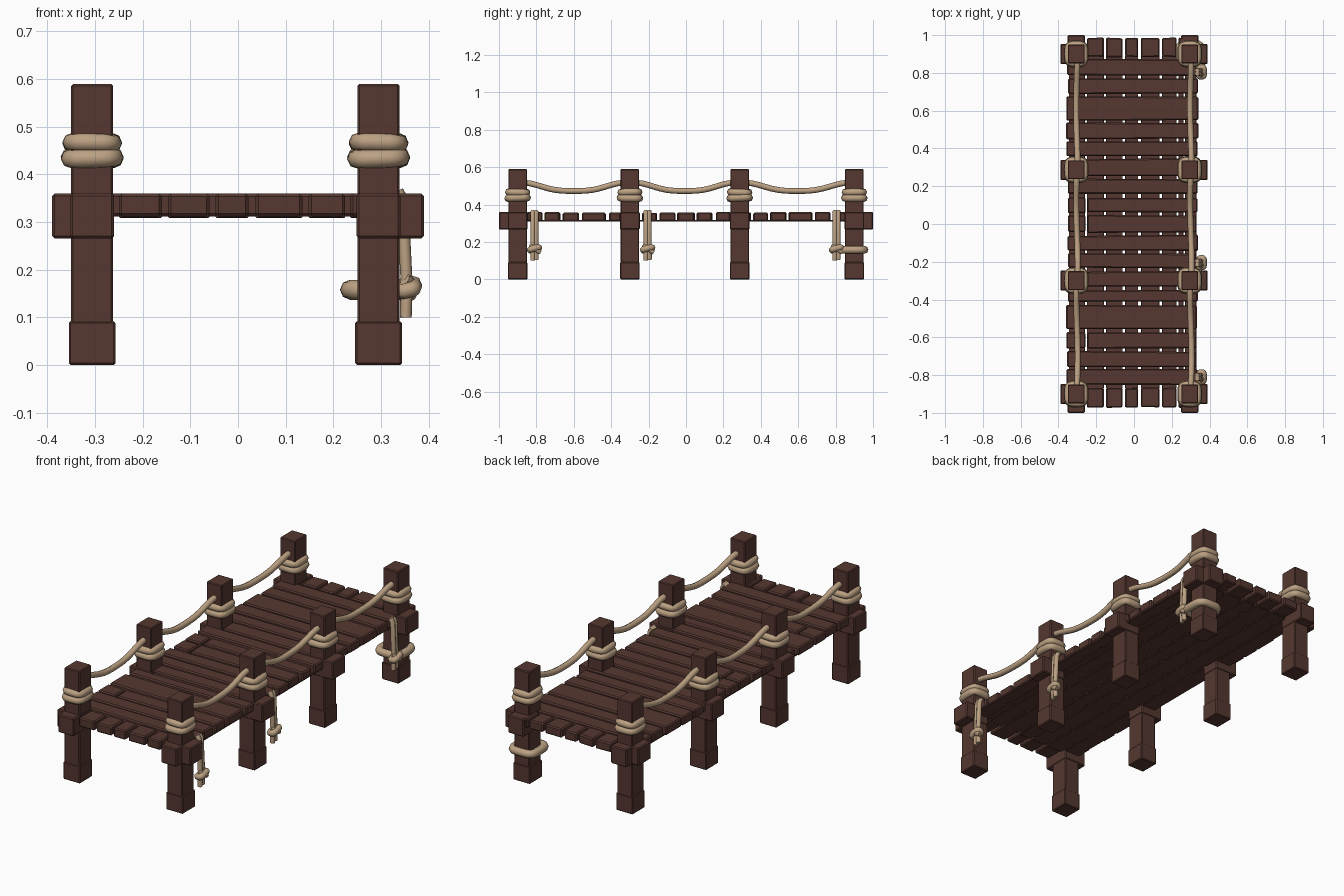
import bpy, math, random
from mathutils import Vector

if "Cube" in bpy.data.objects:
    bpy.data.objects.remove(bpy.data.objects["Cube"])

random.seed(4)


def material(name, rgb):
    m = bpy.data.materials.new(name)
    m.diffuse_color = (*rgb, 1)
    m.use_nodes = True
    m.node_tree.nodes["Principled BSDF"].inputs["Base Color"].default_value = m.diffuse_color
    return m


WOOD = material("dark brown wood", (0.092, 0.039, 0.030))
ROPE = material("tan rope", (0.50, 0.355, 0.225))


def box(name, x0, x1, y0, y1, z0, z1, bevel=0.005, skew=0.0):
    """Bevelled box from its limits; skew shifts the corners slightly for hand-cut planks."""
    c = [(x0, y0), (x1, y0), (x1, y1), (x0, y1)]
    c = [(x, y + random.uniform(-skew, skew)) for x, y in c]
    verts = [(x, y, z) for z in (z0, z1) for x, y in c]
    faces = [(3, 2, 1, 0), (4, 5, 6, 7)] + [(i, (i + 1) % 4, (i + 1) % 4 + 4, i + 4) for i in range(4)]
    me = bpy.data.meshes.new(name)
    me.from_pydata(verts, [], faces)
    me.materials.append(WOOD)
    ob = bpy.data.objects.new(name, me)
    bpy.context.collection.objects.link(ob)
    b = ob.modifiers.new("bevel", "BEVEL")
    b.width, b.segments = bevel, 1
    return ob


def tube(name, pts, r, cyclic=False):
    """Round rope along a list of points."""
    cu = bpy.data.curves.new(name, "CURVE")
    cu.dimensions = "3D"
    sp = cu.splines.new("POLY")
    sp.points.add(len(pts) - 1)
    for p, q in zip(sp.points, pts):
        p.co = (*q, 1)
    sp.use_cyclic_u = cyclic
    sp.use_smooth = True
    cu.bevel_depth, cu.bevel_resolution, cu.use_fill_caps = r, 2, True
    cu.materials.append(ROPE)
    ob = bpy.data.objects.new(name, cu)
    bpy.context.collection.objects.link(ob)
    bpy.ops.object.select_all(action="DESELECT")
    ob.select_set(True)
    bpy.context.view_layer.objects.active = ob
    bpy.ops.object.convert(target="MESH")
    return ob


def wrap(name, x, y, z, hx, hy, r, tilt=0.0):
    """Rounded-square loop of rope round a post."""
    pts = []
    for i in range(28):
        a = 2 * math.pi * i / 28
        c, s = math.cos(a), math.sin(a)
        px = math.copysign(abs(c) ** 0.5, c) * hx
        py = math.copysign(abs(s) ** 0.5, s) * hy
        pts.append((x + px, y + py, z + tilt * (px + py)))
    tube(name, pts, r, True)


# Posts with thicker feet, support blocks and rope wraps
POST_Y = (-0.9, -0.3, 0.287, 0.9)
for side, x in (("left", -0.306), ("right", 0.295)):
    s = 1 if x > 0 else -1
    for n, y in enumerate(POST_Y):
        tag = f"{side}_{n + 1}"
        box("post_" + tag, x - 0.044, x + 0.044, y - 0.05, y + 0.05, 0.05, 0.59, 0.004)
        box("post_foot_" + tag, x - 0.049, x + 0.049, y - 0.052, y + 0.052, 0, 0.092, 0.004)
        xa, xb = sorted((x - s * 0.046, s * 0.39))
        box("side_block_" + tag, xa, xb, y - 0.053, y + 0.053, 0.266, 0.36)
        if n in (0, 3):
            ya, yb = sorted((y, math.copysign(1.0, y)))
            box("end_block_" + tag, x - 0.046, x + 0.046, ya, yb, 0.266, 0.36)
        t = random.uniform(-0.04, 0.04)
        wrap("lower_wrap_" + tag, x, y, 0.435, 0.046, 0.051, 0.02, t)
        wrap("upper_wrap_" + tag, x, y, 0.466, 0.043, 0.048, 0.0195, -t)

    # Sagging rail ropes between neighbouring posts
    rx = x - s * 0.004 if s < 0 else x + 0.006
    for n in range(3):
        a, b = POST_Y[n] + 0.03, POST_Y[n + 1] - 0.03
        pts = []
        for i in range(17):
            u = i / 16
            z = 0.490 + 0.022 * math.cos(4 * math.pi * (u - 0.5)) * 0.2 + 0.022 * math.cos(2 * math.pi * u)
            pts.append((rx + 0.004 * math.sin(5 * u + n), a + (b - a) * u, z))
        tube(f"rail_rope_{side}_{n + 1}", pts, 0.0155)

# Cross planks: (start y, end y)
PLANKS = [(-0.85, -0.77), (-0.755, -0.675), (-0.66, -0.575), (-0.56, -0.43), (-0.412, -0.35),
          (-0.335, -0.25), (-0.232, -0.155), (-0.138, -0.06), (-0.045, 0.045), (0.06, 0.14),
          (0.157, 0.24), (0.255, 0.345), (0.36, 0.435), (0.45, 0.535), (0.55, 0.675),
          (0.69, 0.77), (0.785, 0.87)]
for i, (a, b) in enumerate(PLANKS):
    xl = -0.355 + random.uniform(-0.005, 0.008)
    xr = 0.338 + random.uniform(-0.008, 0.004)
    zt = 0.36 - random.uniform(0, 0.004)
    if i in (2, 8, 9):  # planks broken near the left edge
        box(f"plank_stub_{i + 1}", xl, -0.257, a, b, 0.312, zt, 0.006, 0.003)
        xl = -0.247
    box(f"plank_{i + 1}", xl, xr, a, b, 0.312, zt, 0.006, 0.004)

# Short end boards, and thin lengthwise slats that close the gaps beneath
BOARDS = [(-0.25, -0.16), (-0.147, -0.06), (-0.047, 0.022), (0.037, 0.135), (0.148, 0.225), (0.235, 0.262)]
for i, (a, b) in enumerate(BOARDS):
    for name, y0, y1 in (("front", -0.972, -0.868), ("back", 0.885, 0.985)):
        box(f"{name}_end_board_{i + 1}", a, b, y0, y1, 0.312, 0.36, 0.006, 0.003)
    box(f"under_slat_{i + 1}", a, b, -0.87, 0.89, 0.309, 0.318, 0.002)
for name, a, b in (("left", -0.345, -0.26), ("right", 0.27, 0.33)):
    box(f"under_slat_{name}", a, b, -0.87, 0.89, 0.309, 0.318, 0.002)

# Hanging ropes with knots on the right side
for i, y in enumerate((-0.81, -0.205, 0.805)):
    for k, (dy, z0) in enumerate(((-0.009, 0.10), (0.009, 0.105))):
        tube(f"hanging_rope_{i + 1}_{k + 1}",
             [(0.335, y + dy, 0.365), (0.346, y + dy, 0.345), (0.350, y + dy, 0.25),
              (0.354, y + dy, 0.17), (0.352, y + dy * 1.1, z0)], 0.0125)
    wrap(f"rope_knot_{i + 1}", 0.357, y, 0.163, 0.012, 0.024, 0.017, 0.25)
    tube(f"rope_knot_end_{i + 1}", [(0.35, y - 0.02, 0.18), (0.372, y, 0.165), (0.36, y + 0.03, 0.145)], 0.013)

# Loose rope loop low on the back right post
wrap("loose_rope_loop", 0.297, 0.888, 0.158, 0.062, 0.066, 0.021)

# Smooth the ropes only
for ob in bpy.data.objects:
    if ob.type == "MESH" and ob.data.materials[0] == ROPE:
        for p in ob.data.polygons:
            p.use_smooth = True
